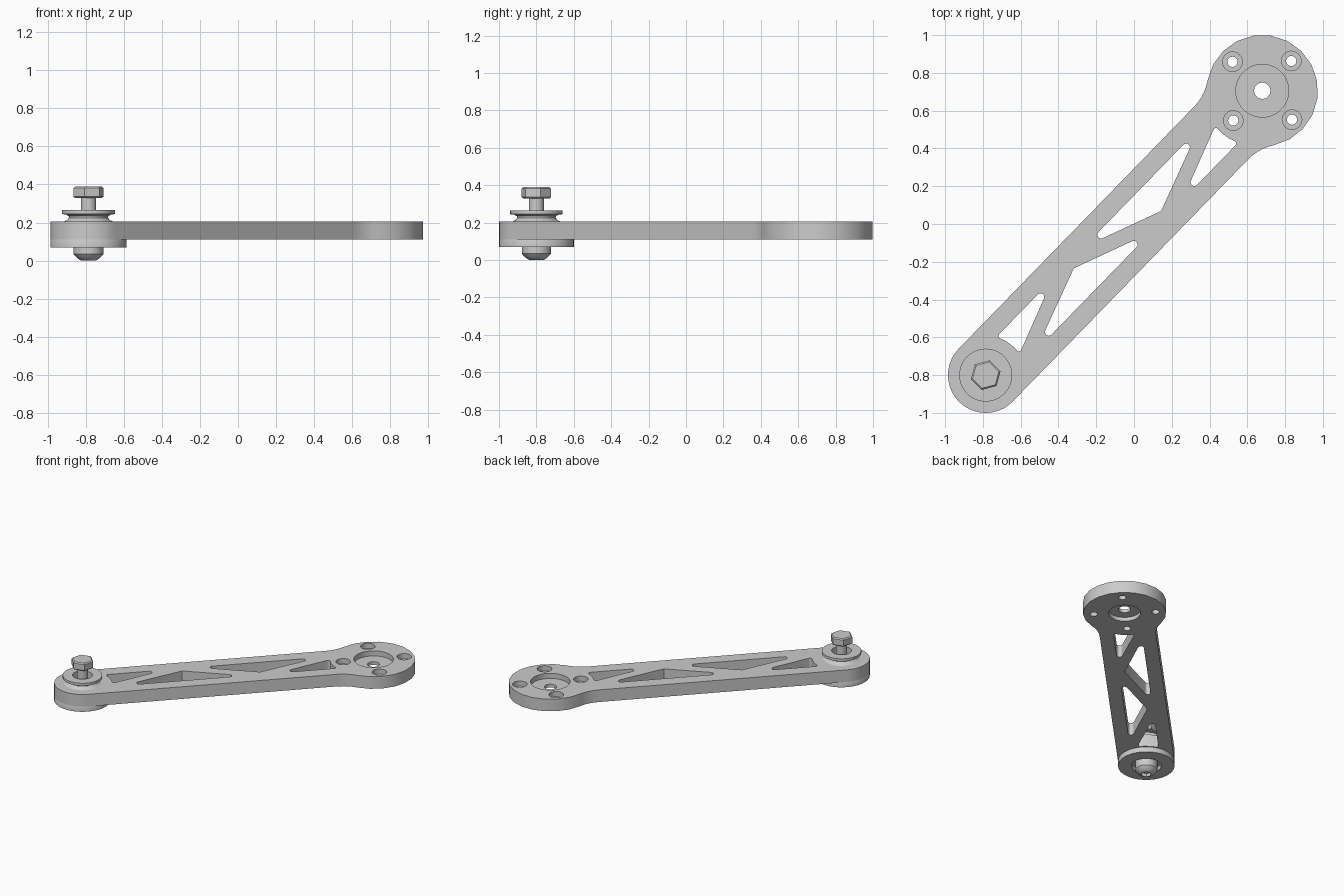
import bpy, bmesh
from math import sin, cos, atan2, radians, degrees, tan
from mathutils import Vector, Matrix

cube = bpy.data.objects.get("Cube")
if cube:
    bpy.data.objects.remove(cube)

grey = bpy.data.materials.new("machined_grey")
grey.use_nodes = True
colour = (0.6, 0.6, 0.6, 1)
grey.diffuse_color = colour
grey.node_tree.nodes["Principled BSDF"].inputs["Base Color"].default_value = colour

# Layout: the arm runs along local +x from the pivot to the mounting disc
PIVOT = Vector((-0.785, -0.8, 0))
TURN = radians(45.8)
REACH = 2.1
HUB_R, DISC_R = 0.2, 0.295
BOTTOM, TOP = 0.11, 0.205


def make(name, bm):
    bmesh.ops.recalc_face_normals(bm, faces=bm.faces)
    mesh = bpy.data.meshes.new(name)
    bm.to_mesh(mesh)
    bm.free()
    mesh.materials.append(grey)
    obj = bpy.data.objects.new(name, mesh)
    bpy.context.collection.objects.link(obj)
    obj.location = PIVOT
    obj.rotation_euler.z = TURN
    return obj


def prism(name, outline, z0, z1):
    bm = bmesh.new()
    rings = [[bm.verts.new((x, y, z)) for x, y in outline] for z in (z0, z1)]
    for ring in rings:
        bm.faces.new(ring)
    for i in range(len(outline)):
        bm.faces.new((rings[0][i - 1], rings[0][i], rings[1][i], rings[1][i - 1]))
    return make(name, bm)


def lathe(name, profile, sides=40, centre=(0, 0), twist=0):
    bm = bmesh.new()
    verts = [bm.verts.new((r, 0, z)) for r, z in profile]
    edges = [bm.edges.new(pair) for pair in zip(verts, verts[1:])]
    bmesh.ops.spin(bm, geom=verts + edges, cent=(0, 0, 0), axis=(0, 0, 1),
                   angle=radians(360), steps=sides, use_duplicate=False)
    bmesh.ops.remove_doubles(bm, verts=bm.verts, dist=0.0002)
    bm.transform(Matrix.Translation((*centre, 0)) @ Matrix.Rotation(twist, 4, "Z"))
    return make(name, bm)


def arc(centre, r, a0, a1, steps):
    angles = [radians(a0 + (a1 - a0) * i / steps) for i in range(steps + 1)]
    return [(centre[0] + r * cos(a), centre[1] + r * sin(a)) for a in angles]


def rounded(corners, steps=6):
    """Polygon from (x, y, corner radius) entries."""
    out = []
    for i, (x, y, r) in enumerate(corners):
        p = Vector((x, y))
        if r == 0:
            out.append((x, y))
            continue
        a = (Vector(corners[i - 1][:2]) - p).normalized()
        b = (Vector(corners[(i + 1) % len(corners)][:2]) - p).normalized()
        half = a.angle(b) / 2
        centre = p + (a + b).normalized() * (r / sin(half))
        start = (p + a * (r / tan(half)) - centre).normalized()
        end = (p + b * (r / tan(half)) - centre).normalized()
        for k in range(steps + 1):
            out.append(tuple(centre + start.slerp(end, k / steps).normalized() * r))
    return out


def cut(target, cutters):
    for cutter in cutters:
        cutter.hide_render = True
        mod = target.modifiers.new("cut", "BOOLEAN")
        mod.operation = "DIFFERENCE"
        mod.solver = "EXACT"
        mod.object = cutter
    bpy.context.view_layer.update()
    graph = bpy.context.evaluated_depsgraph_get()
    mesh = bpy.data.meshes.new_from_object(target.evaluated_get(graph))
    target.modifiers.clear()
    target.data = mesh
    for cutter in cutters:
        bpy.data.objects.remove(cutter)


# Arm plate outline: round pivot end, straight sides, fillets into the disc
FIL_X, FIL_R = 1.79, 0.258
FIL_Y = HUB_R + FIL_R
meet = degrees(atan2(FIL_Y, REACH - FIL_X))
outline = arc((0, 0), HUB_R, 90, 270, 20)
outline += arc((FIL_X, -FIL_Y), FIL_R, 90, meet, 5)
outline += arc((REACH, 0), DISC_R, meet - 180, 180 - meet, 14)[1:-1]
outline += arc((FIL_X, FIL_Y), FIL_R, -meet, -90, 5)
arm = prism("arm_plate", outline, BOTTOM, TOP)

# Truss windows, each repeated by a half turn about the arm's middle
long_window = rounded([(-0.27, 0.06, 0), (0.15, -0.1, 0.02), (-0.72, -0.1, 0.02)])
end_window = rounded([(-0.39, 0.1, 0.02), (-0.815, 0.1, 0.014), (-0.796, 0.05, 0),
                      (-0.79, 0, 0), (-0.793, -0.049, 0.014)])
cutters = []
for window in (long_window, end_window):
    for s in (1, -1):
        shape = [(1 + s * x, s * y) for x, y in window]
        cutters.append(prism("window_cutter", shape, 0, 0.3))

# Stepped centre bore and four counterbored screw holes in the disc
cutters.append(lathe("bore_cutter", [
    (0, 0.05), (0.113, 0.05), (0.113, 0.14), (0.043, 0.14), (0.043, 0.165),
    (0.14, 0.165), (0.14, 0.25), (0, 0.25)], centre=(REACH, 0)))
for x, y in arc((REACH, 0), 0.22, 0, 270, 3):
    cutters.append(lathe("screw_cutter", [
        (0, 0.05), (0.027, 0.05), (0.027, 0.165), (0.052, 0.165),
        (0.052, 0.25), (0, 0.25)], sides=24, centre=(x, y)))
cut(arm, cutters)

# Boss under the pivot with a pocket for the bolt head
boss = lathe("pivot_boss", [(0, 0.1), (0.105, 0.1), (0.105, 0.07), (HUB_R, 0.07),
                            (HUB_R, BOTTOM), (0.195, 0.12), (0, 0.12)])

# Flanged bushing on top of the pivot
bushing = lathe("flanged_bushing", [
    (0, 0.215), (0.07, 0.215), (0.07, 0.265), (0.14, 0.265), (0.14, 0.245),
    (0.118, 0.242), (0.104, 0.234), (0.103, 0.225), (0.112, 0.213),
    (0.13, 0.205), (0.13, 0.2), (0, 0.2)])

# Bolt: shank, domed head with hex socket, and hex nut
shank = lathe("bolt_shank", [(0, 0.2), (0.04, 0.2), (0.04, 0.34), (0, 0.34)], 24)
head = lathe("domed_bolt_head", [
    (0, 0.105), (0.078, 0.105), (0.078, 0.034), (0.066, 0.02), (0.052, 0.008),
    (0.038, 0), (0, 0)], 32)
cut(head, [lathe("socket_cutter", [(0, -0.05), (0.035, -0.05), (0.035, 0.025),
                                   (0, 0.025)], 6)])
nut = lathe("hex_nut", [(0, 0.33), (0.074, 0.33), (0.081, 0.336), (0.081, 0.382),
                        (0.072, 0.39), (0, 0.39)], 6, twist=radians(15) - TURN)

# Smooth round walls, crisp edges
bpy.ops.object.select_all(action="DESELECT")
for obj in (arm, boss, bushing, shank, head, nut):
    obj.select_set(True)
bpy.context.view_layer.objects.active = arm
bpy.ops.object.shade_smooth_by_angle(angle=radians(30))
